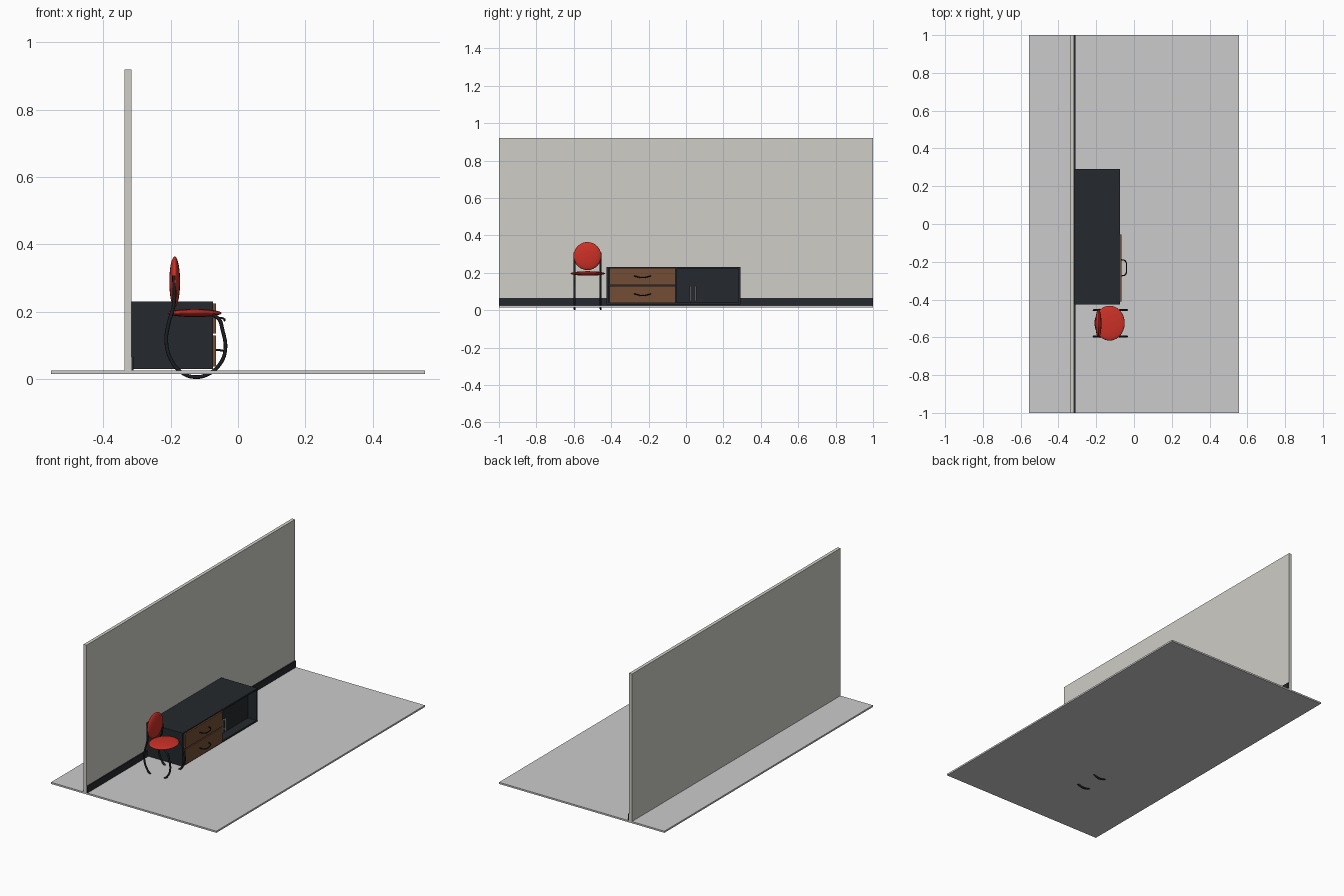
import bpy, math

if "Cube" in bpy.data.objects:
    bpy.data.objects.remove(bpy.data.objects["Cube"])


def material(name, rgb):
    m = bpy.data.materials.new(name)
    m.diffuse_color = (*rgb, 1)
    m.use_nodes = True
    m.node_tree.nodes["Principled BSDF"].inputs["Base Color"].default_value = m.diffuse_color
    return m


DARK = material("charcoal", (0.018, 0.022, 0.026))
WOOD = material("walnut", (0.17, 0.075, 0.035))
RED = material("red_upholstery", (0.6, 0.03, 0.02))
BLACK = material("black_metal", (0.012, 0.013, 0.016))
STEEL = material("steel", (0.7, 0.7, 0.68))
PLASTER = material("plaster", (0.62, 0.61, 0.57))


def box(name, x, y, z, mat=None):
    """Box given by (min, max) on each axis."""
    bpy.ops.mesh.primitive_cube_add(size=1, location=[sum(r) / 2 for r in (x, y, z)])
    o = bpy.context.object
    o.name = name
    o.scale = [r[1] - r[0] for r in (x, y, z)]
    bpy.ops.object.transform_apply(location=False, rotation=False, scale=True)
    if mat:
        o.data.materials.append(mat)
    return o


def cushion(name, center, radii):
    bpy.ops.mesh.primitive_uv_sphere_add(segments=40, ring_count=20, radius=1, location=center)
    o = bpy.context.object
    o.name = name
    o.scale = radii
    bpy.ops.object.transform_apply(location=False, rotation=False, scale=True)
    bpy.ops.object.shade_smooth()
    o.data.materials.append(RED)
    return o


def tube(name, points, radius, mat):
    """Round smooth tube through the points."""
    c = bpy.data.curves.new(name, 'CURVE')
    c.dimensions = '3D'
    c.bevel_depth = radius
    c.bevel_resolution = 2
    c.resolution_u = 8
    c.use_fill_caps = True
    s = c.splines.new('BEZIER')
    s.bezier_points.add(len(points) - 1)
    for bp, p in zip(s.bezier_points, points):
        bp.co = p
        bp.handle_left_type = bp.handle_right_type = 'AUTO'
    c.materials.append(mat)
    o = bpy.data.objects.new(name, c)
    bpy.context.collection.objects.link(o)
    return o


# Room: floor, wall and baseboard
box("floor", (-0.555, 0.555), (-1, 1), (0.015, 0.025))
box("wall", (-0.337, -0.317), (-1, 1), (0.025, 0.92), PLASTER)
box("baseboard", (-0.317, -0.31), (-1, 1), (0.025, 0.065), DARK)

# Cabinet carcass
BACK, FRONT = -0.316, -0.074
LEFT, RIGHT = -0.425, 0.292
T = 0.01
box("cabinet_top", (BACK, FRONT), (LEFT, RIGHT), (0.231 - T, 0.231), DARK)
box("cabinet_bottom", (BACK, FRONT), (LEFT, RIGHT), (0.03, 0.03 + T), DARK)
for name, y in (("left", LEFT), ("divider", -0.06), ("right", RIGHT - T)):
    box("cabinet_side_" + name, (BACK, FRONT), (y, y + T), (0.03 + T, 0.231 - T), DARK)
box("cabinet_back", (BACK, BACK + 0.006), (LEFT + T, RIGHT - T), (0.04, 0.221), DARK)

# Recessed doors with two upright pulls
box("cabinet_door", (-0.14, -0.13), (-0.05, RIGHT - T), (0.04, 0.221), DARK)
for i, y in enumerate((0.025, 0.049)):
    tube(f"door_handle_{i}", [(-0.118, y, 0.05), (-0.118, y, 0.13)], 0.004, STEEL)
    for z in (0.062, 0.118):
        tube(f"door_handle_post_{i}", [(-0.131, y, z), (-0.118, y, z)], 0.003, STEEL)

# Drawers with bowed pulls
for i, (z0, z1) in enumerate(((0.038, 0.129), (0.135, 0.224))):
    box(f"drawer_front_{i}", (FRONT, -0.065), (-0.41, -0.055), (z0, z1), WOOD)
    z = (z0 + z1) / 2
    tube(f"drawer_handle_{i}",
         [(-0.066, -0.275, z + 0.003), (-0.046, -0.268, z + 0.001), (-0.04, -0.232, z - 0.006),
          (-0.046, -0.196, z + 0.001), (-0.066, -0.189, z + 0.003)], 0.003, BLACK)

# Chair: seat, backrest and two looped side frames
cushion("seat", (-0.129, -0.525, 0.196), (0.08, 0.092, 0.012))
cushion("backrest", (-0.188, -0.527, 0.289), (0.016, 0.074, 0.075))
PROFILE = [(-0.19, 0.307), (-0.191, 0.22), (-0.206, 0.165), (-0.213, 0.11), (-0.196, 0.052),
           (-0.165, 0.018), (-0.129, 0.006), (-0.09, 0.014), (-0.055, 0.043),
           (-0.038, 0.085), (-0.047, 0.15), (-0.056, 0.177), (-0.075, 0.191)]
for side, y in (("left", -0.596), ("right", -0.456)):
    tube("chair_frame_" + side, [(x, y, z) for x, z in PROFILE], 0.0055, BLACK)
